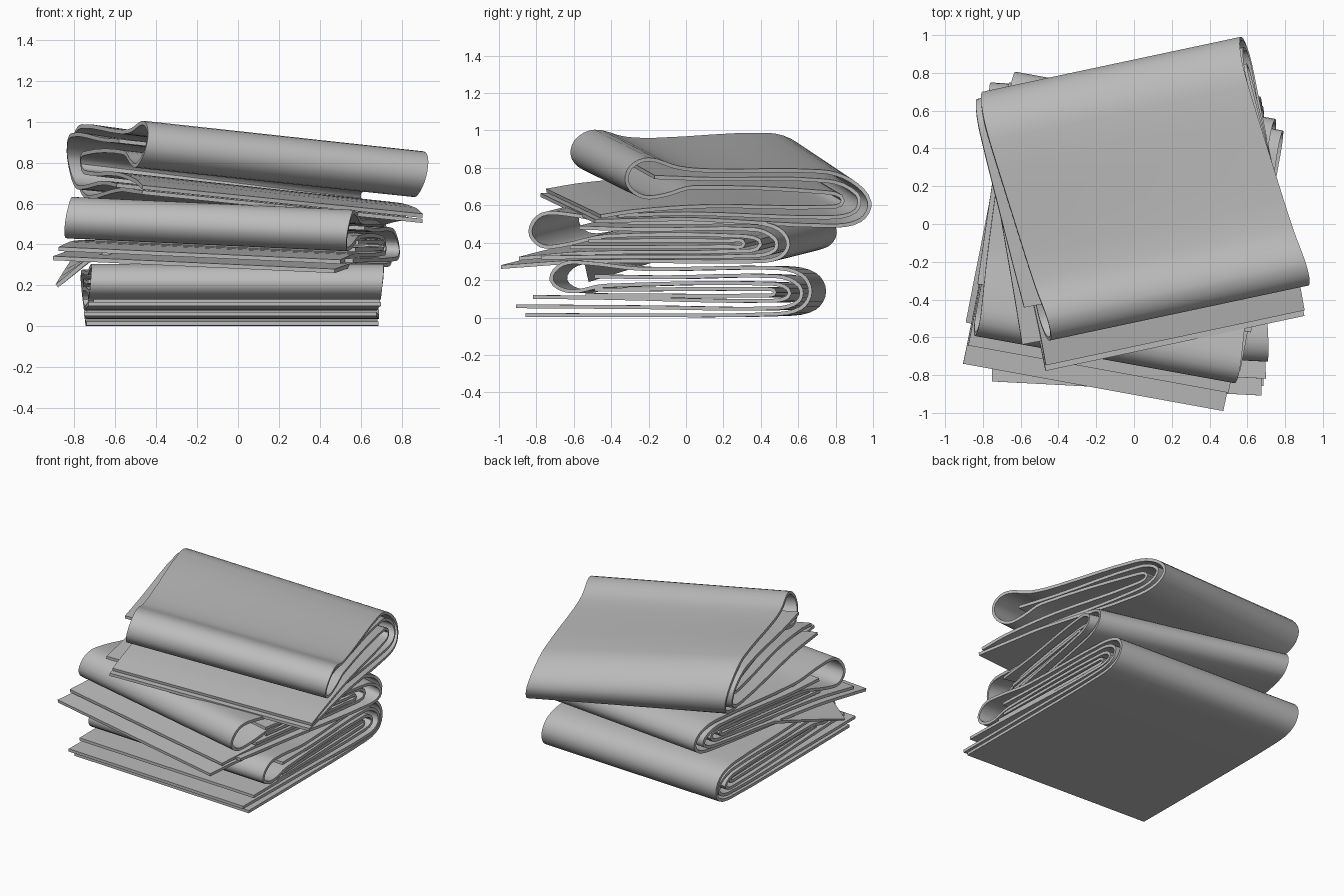
import bpy, math
from mathutils import Vector

cube = bpy.data.objects.get("Cube")
if cube:
    bpy.data.objects.remove(cube, do_unlink=True)

fabric = bpy.data.materials.new("grey_fabric")
fabric.use_nodes = True
fabric.diffuse_color = (0.5, 0.5, 0.5, 1)
bsdf = fabric.node_tree.nodes["Principled BSDF"]
bsdf.inputs["Base Color"].default_value = (0.5, 0.5, 0.5, 1)
bsdf.inputs["Roughness"].default_value = 0.8

SPANS = 10   # divisions across the cloth width
STEPS = 4    # smoothing steps between fold points


def smooth_path(points):
    """Rounded Hermite curve through the fold points."""
    pts = [Vector(p) for p in points]
    out = []
    for i in range(len(pts) - 1):
        a, b = pts[i], pts[i + 1]
        before, after = pts[max(i - 1, 0)], pts[min(i + 2, len(pts) - 1)]
        length = (b - a).length
        ta = (b - before).normalized() * length
        tb = (after - a).normalized() * length
        for k in range(STEPS):
            t = k / STEPS
            out.append(a * (2*t**3 - 3*t**2 + 1) + ta * (t**3 - 2*t**2 + t)
                       + b * (3*t**2 - 2*t**3) + tb * (t**3 - t**2))
    return out + [pts[-1]]


def folded_sheet(name, path, centre, angle, half, tilt=0, skew=0, twist=0,
                 lift=0, droop=0, thick=0.02):
    """Sweep a fold profile (depth, height at the +x hem) across the cloth."""
    line = smooth_path(path)
    low, high = min(p.y for p in line), max(p.y for p in line)
    c, s = math.cos(math.radians(angle)), math.sin(math.radians(angle))
    verts, faces = [], []
    for p in line:
        under = 1 - (p.y - low) / (high - low)
        slope = tilt + lift * (1 - under) * (p.x + 0.7)
        sag = droop * under * max(0, -p.x) / 0.7
        for j in range(SPANS + 1):
            u = half * (2 * j / SPANS - 1)
            z = p.y + slope * (half - u) - sag * max(0, -u / half - 0.7) / 0.3
            x = u + p.x * (skew + twist * under)
            verts.append((centre[0] + x*c - p.x*s, centre[1] + x*s + p.x*c, z))
    row = SPANS + 1
    for i in range(len(line) - 1):
        for j in range(SPANS):
            a = i * row + j
            faces.append((a, a + 1, a + row + 1, a + row))
    mesh = bpy.data.meshes.new(name)
    mesh.from_pydata(verts, [], faces)
    mesh.materials.append(fabric)
    obj = bpy.data.objects.new(name, mesh)
    bpy.context.collection.objects.link(obj)
    solid = obj.modifiers.new("thickness", 'SOLIDIFY')
    solid.thickness = thick
    solid.offset = 0
    bpy.ops.object.select_all(action='DESELECT')
    obj.select_set(True)
    bpy.context.view_layer.objects.active = obj
    bpy.ops.object.modifier_apply(modifier=solid.name)
    bpy.ops.object.shade_smooth_by_angle(angle=math.radians(45))


# Bottom cloth: upper flap, inner fold, front roll, outer back fold, base flap
folded_sheet("bottom_cloth", [
    (-.78, .11), (-.4, .105), (.5, .09), (.59, .13), (.5, .18), (-.4, .17),
    (-.58, .14), (-.68, .2), (-.62, .285), (-.48, .29), (-.2, .26), (.5, .265),
    (.65, .23), (.7, .14), (.65, .05), (.5, .018), (-.3, .012), (-.82, .014)],
    (-.03, 0), -3, .715, skew=-.1, twist=.045)
folded_sheet("bottom_cloth_lining", [
    (-.87, .06), (-.2, .055), (.52, .05), (.64, .09), (.64, .17), (.52, .22),
    (-.1, .215), (-.45, .22)],
    (-.03, 0), -3, .715, skew=-.08, twist=.04)
folded_sheet("bottom_cloth_core", [
    (-.5, .12), (.45, .118), (.51, .135), (.45, .152), (-.45, .148)],
    (-.02, 0), -3, .7, skew=-.08)

# Middle cloth
folded_sheet("middle_cloth", [
    (-.78, .315), (-.4, .345), (.4, .355), (.53, .39), (.42, .435), (-.3, .435),
    (-.55, .385), (-.66, .385), (-.715, .46), (-.65, .55), (-.5, .55), (-.25, .51),
    (.5, .505), (.63, .47), (.68, .39), (.63, .32), (.48, .3), (-.4, .3), (-.88, .27)],
    (-.05, 0), -10.3, .7, tilt=.045, skew=-.06, twist=.07)
folded_sheet("middle_cloth_lining", [
    (-.66, .32), (-.2, .325), (.5, .33), (.61, .36), (.61, .42), (.5, .47),
    (-.1, .47), (-.45, .48)],
    (-.04, 0), -10, .735, tilt=.045, skew=-.03, twist=.04, droop=.2)
folded_sheet("middle_cloth_core", [
    (-.5, .375), (.35, .38), (.44, .395), (.35, .41), (-.4, .41)],
    (-.04, 0), -10.3, .7, tilt=.045, skew=-.03)

# Top cloth
folded_sheet("top_cloth", [
    (-.8, .54), (-.6, .57), (-.2, .595), (.42, .59), (.53, .625), (.42, .67),
    (-.3, .695), (-.45, .655), (-.57, .645), (-.66, .71), (-.65, .8), (-.55, .845),
    (-.38, .80), (-.2, .785), (.42, .78), (.58, .73), (.675, .62), (.62, .52),
    (.45, .49), (-.3, .525), (-.6, .52), (-.83, .515)],
    (.045, .18), 12, .7, tilt=.1, skew=-.115, twist=.125, lift=.045)
folded_sheet("top_cloth_lining", [
    (-.69, .545), (-.3, .555), (.45, .535), (.6, .57), (.61, .66), (.45, .73),
    (-.2, .74), (-.5, .75)],
    (.0, .18), 11, .72, tilt=.1, skew=-.06, twist=.09, lift=.04)
